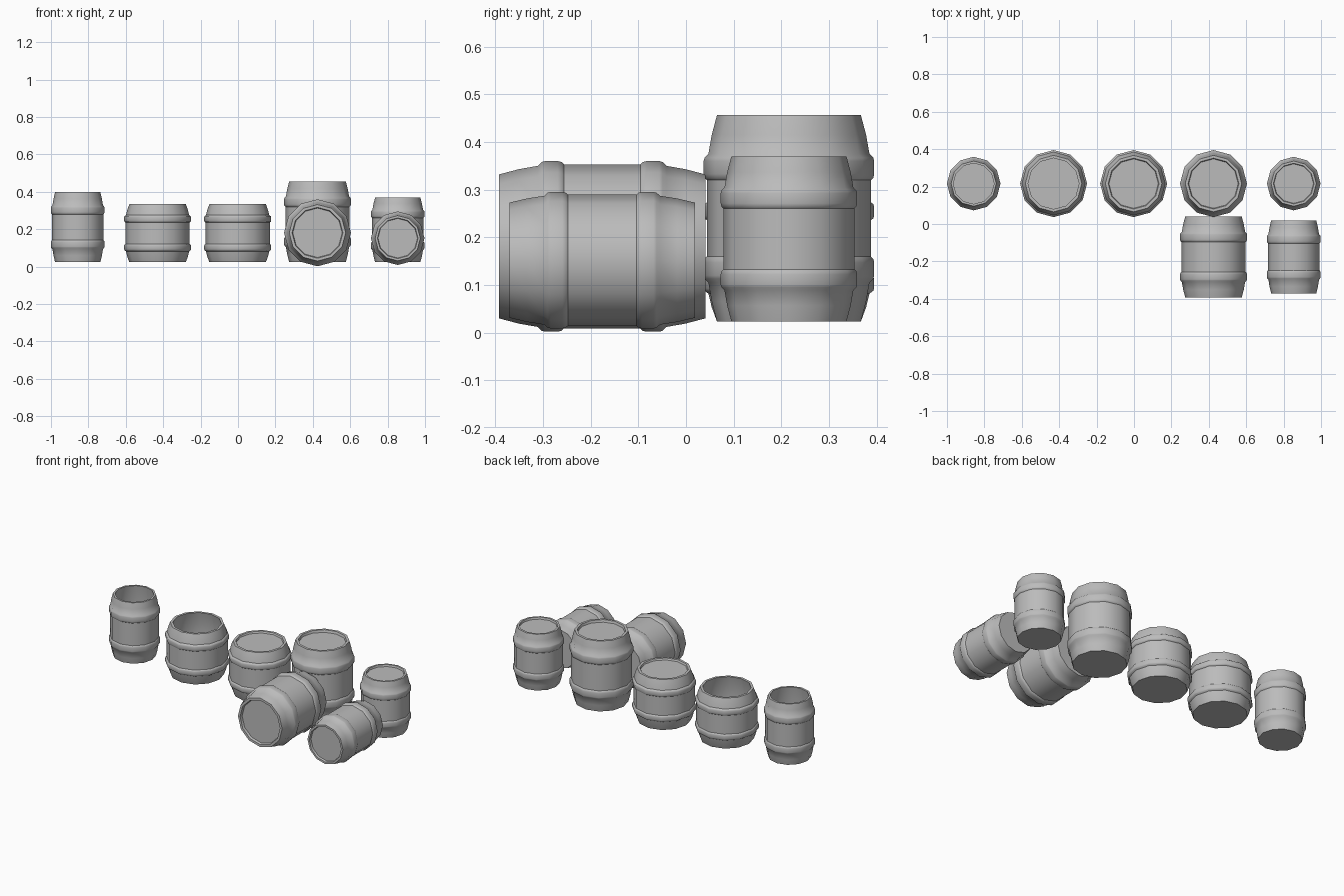
import bpy
import math
from mathutils import Matrix

cube = bpy.data.objects.get("Cube")
if cube:
    bpy.data.objects.remove(cube, do_unlink=True)

grey = bpy.data.materials.new("plain_grey")
grey.use_nodes = True
colour = (0.5, 0.5, 0.5, 1)
grey.diffuse_color = colour
grey.node_tree.nodes["Principled BSDF"].inputs["Base Color"].default_value = colour

SIDES = 12
HALF = 0.2165  # half length of the full-size barrel
RIM, INNER = 0.151, 0.136

# Half of the outer wall: (radius, height from the middle) with one raised hoop
WALL = [(0.172, 0.08), (0.177, 0.085), (0.179, 0.093), (0.179, 0.12),
        (0.177, 0.127), (0.169, 0.135), (0.162, 0.175), (RIM, HALF)]


def barrel(name, x, y, z, girth=1.0, length=1.0, is_open=False, lying=False):
    """Spin the stave profile, with a flat base and a lid or a hollow inside."""
    profile = [(r, -h) for r, h in reversed(WALL)] + WALL + [(INNER, HALF)]
    if is_open:
        # bulging inner wall down to the floor
        profile += [(0.155, 0.1), (0.155, -0.1), (INNER, -HALF + 0.015)]
    else:
        profile += [(INNER - 0.004, HALF - 0.014)]

    verts, faces = [], []
    for r, h in profile:
        for i in range(SIDES):
            a = math.tau * i / SIDES
            verts.append((r * girth * math.cos(a), r * girth * math.sin(a), h * length))
    for ring in range(len(profile) - 1):
        for i in range(SIDES):
            a, b = ring * SIDES + i, ring * SIDES + (i + 1) % SIDES
            faces.append((a, b, b + SIDES, a + SIDES))
    last = (len(profile) - 1) * SIDES
    faces.append(tuple(reversed(range(SIDES))))        # base
    faces.append(tuple(range(last, last + SIDES)))     # lid or inner floor

    mesh = bpy.data.meshes.new(name)
    mesh.from_pydata(verts, [], faces)
    if lying:
        # top end points to the front
        mesh.transform(Matrix.Rotation(math.pi / 2, 4, 'X'))
    mesh.materials.append(grey)
    obj = bpy.data.objects.new(name, mesh)
    obj.location = (x, y, z)
    bpy.context.collection.objects.link(obj)

    bpy.ops.object.select_all(action='DESELECT')
    obj.select_set(True)
    bpy.context.view_layer.objects.active = obj
    bpy.ops.object.shade_smooth_by_angle(angle=math.radians(35))


BASE, ROW = 0.0235, 0.216


def standing(name, x, girth, length, is_open=False):
    barrel(name, x, ROW, BASE + HALF * length, girth, length, is_open)


# Back row, standing
standing("tall_open_keg", -0.857, 0.8, 0.865, True)
standing("short_open_barrel", -0.43, 1.0, 0.717, True)
standing("short_closed_barrel", -0.002, 1.0, 0.717)
standing("large_closed_barrel", 0.425, 1.0, 1.0)
standing("small_closed_keg", 0.854, 0.8, 0.8)

# Front pair, lying on their sides
barrel("large_lying_barrel", 0.425, -0.176, 0.181, lying=True)
barrel("small_lying_keg", 0.854, -0.176, 0.152, 0.8, 0.9, lying=True)
